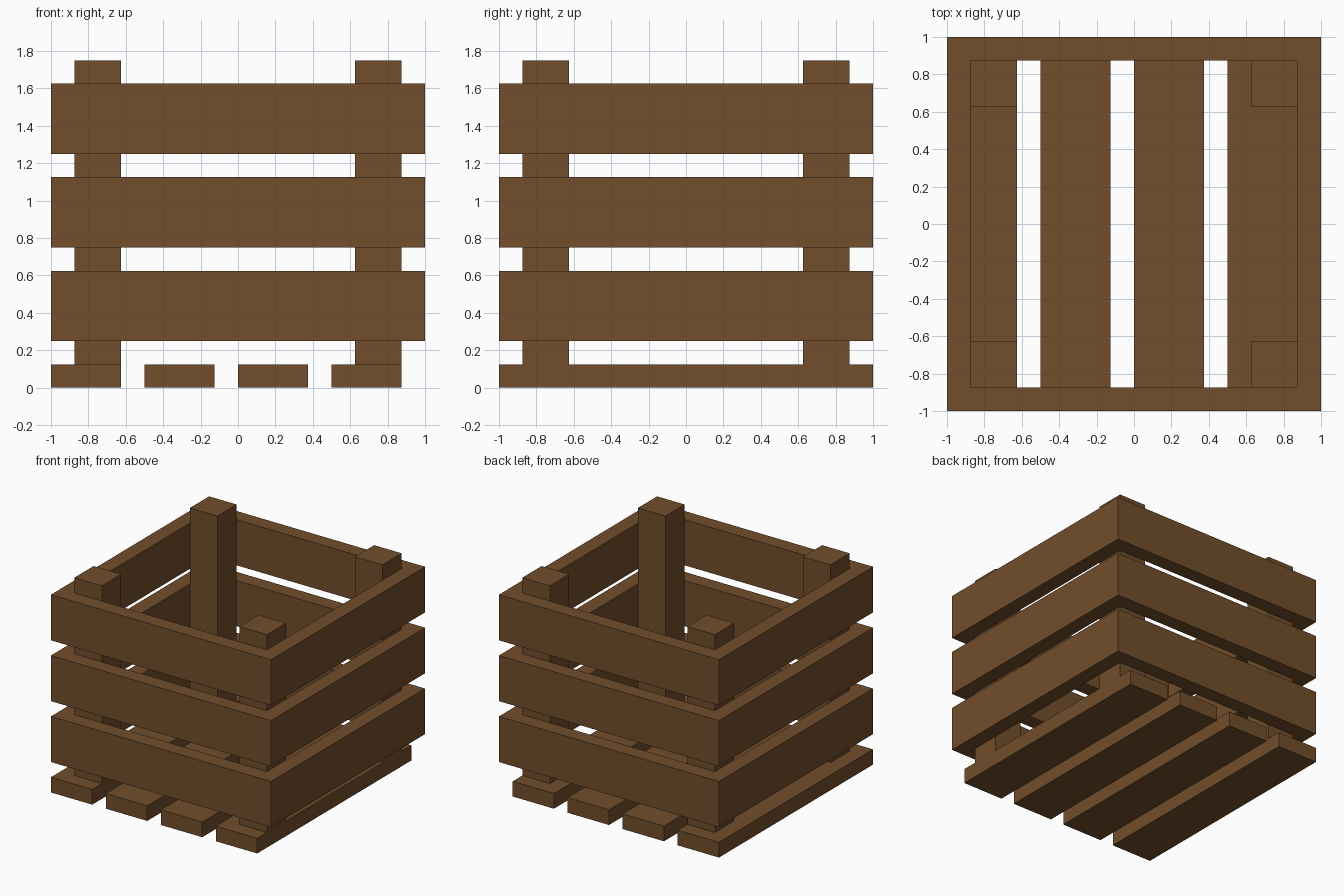
import bpy
import bmesh

cube = bpy.data.objects.get("Cube")
if cube:
    bpy.data.objects.remove(cube, do_unlink=True)

# Single wood colour
COLOUR = (0.168, 0.076, 0.025, 1.0)
wood = bpy.data.materials.new("brown_wood")
wood.use_nodes = True
wood.diffuse_color = COLOUR
bsdf = wood.node_tree.nodes["Principled BSDF"]
bsdf.inputs["Base Color"].default_value = COLOUR
bsdf.inputs["Roughness"].default_value = 0.9

T = 0.125  # board thickness and gap
W = 0.375  # board width


def finish(name, bm):
    bmesh.ops.recalc_face_normals(bm, faces=bm.faces)
    mesh = bpy.data.meshes.new(name)
    bm.to_mesh(mesh)
    bm.free()
    mesh.materials.append(wood)
    obj = bpy.data.objects.new(name, mesh)
    bpy.context.collection.objects.link(obj)
    return obj


def box(name, low, high):
    bm = bmesh.new()
    bmesh.ops.create_cube(bm, size=1)
    for v in bm.verts:
        v.co = [low[i] if v.co[i] < 0 else high[i] for i in range(3)]
    return finish(name, bm)


def board_ring(name, outer, inner, z0, z1):
    """Square band of four boards joined at the corners."""
    bm = bmesh.new()
    corners = [(-1, -1), (1, -1), (1, 1), (-1, 1)]
    # Cross-section points, swept around the four corners
    section = [(outer, z0), (outer, z1), (inner, z1), (inner, z0)]
    rings = [[bm.verts.new((x * r, y * r, z)) for r, z in section]
             for x, y in corners]
    for i in range(4):
        a, b = rings[i], rings[(i + 1) % 4]
        for j in range(4):
            k = (j + 1) % 4
            bm.faces.new((a[j], b[j], b[k], a[k]))
    return finish(name, bm)


# Floor slats, running front to back
for i in range(4):
    x = -1 + i * (W + T)
    box(f"floor_slat_{i + 1}", (x, -1, 0), (x + W, 1, T))

# Corner posts standing on the floor
for side, sx in (("left", 1), ("right", -1)):
    for end, sy in (("front", -1), ("back", 1)):
        cx, cy = 0.75 * sx, 0.75 * sy
        box(f"{end}_{side}_post", (cx - T, cy - T, T), (cx + T, cy + T, 1.75))

# Three bands of wall boards
for i, level in enumerate(("lower", "middle", "upper")):
    z = 0.25 + i * (W + T)
    board_ring(f"{level}_wall_boards", 1.0, 1.0 - T, z, z + W)
